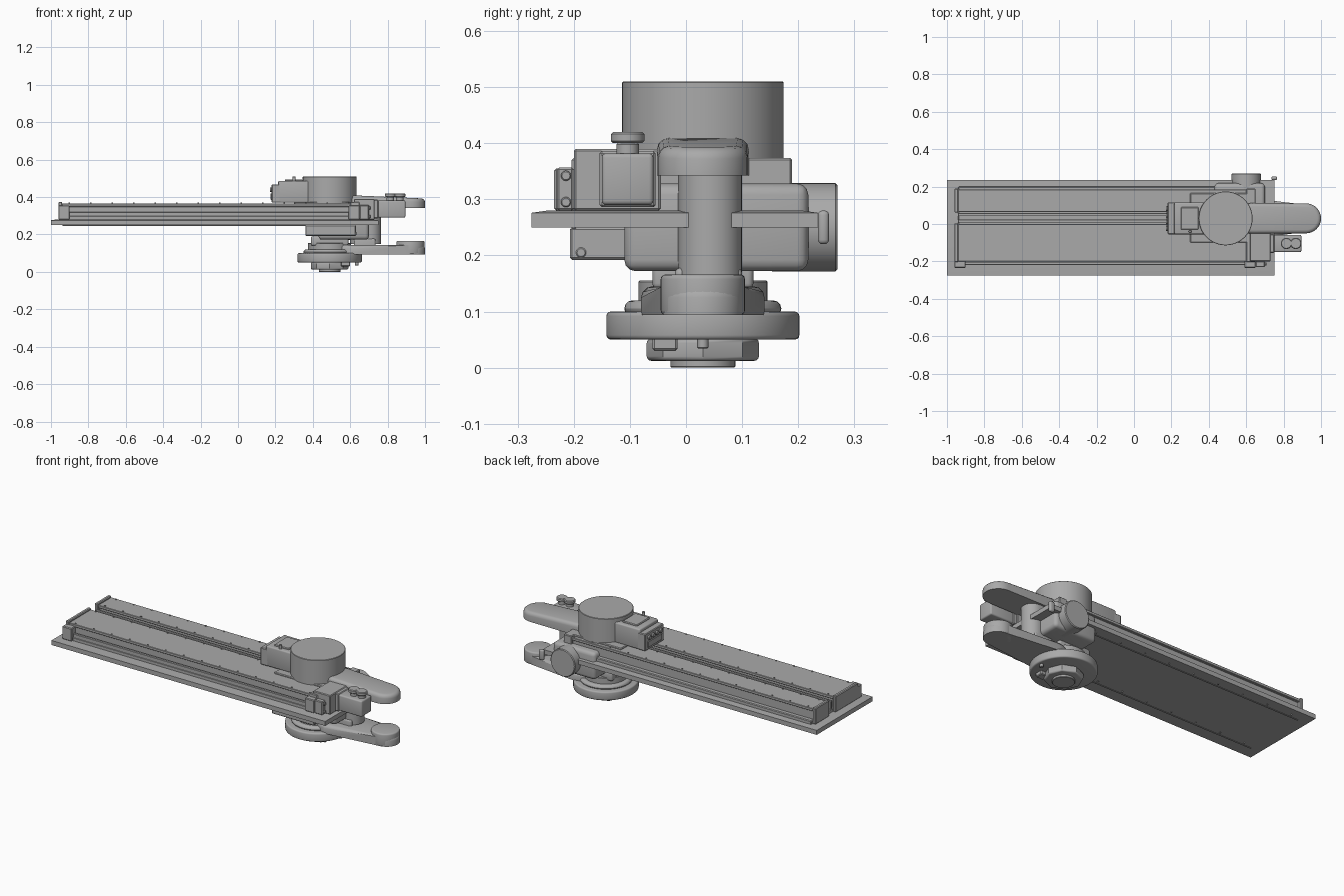
import bpy, bmesh, math
from mathutils import Vector, Matrix

old = bpy.data.objects.get("Cube")
if old:
    bpy.data.objects.remove(old, do_unlink=True)

# Shared levels, axes and edge sizes
PLATE_BOTTOM, PLATE_TOP, TRACK_TOP = .25, .28, .37
PLATE_END, TRACK_START, TRACK_END = .75, -.96, .65
DRUM_X, ARM_Y, ARM_TIP = .49, .03, 1
THIN, EDGE, SOFT = .002, .004, .02
UP, DOWN, BACK, OUT = Vector((0, 0, 1)), Vector((0, 0, -1)), Vector((0, 1, 0)), Vector((1, 0, 0))

grey = bpy.data.materials.new("machine grey")
grey.use_nodes = True
grey.diffuse_color = (.4, .4, .4, 1)
shader = grey.node_tree.nodes["Principled BSDF"]
shader.inputs["Base Color"].default_value = grey.diffuse_color


def finish(name, bm):
    bmesh.ops.recalc_face_normals(bm, faces=bm.faces)
    mesh = bpy.data.meshes.new(name)
    bm.to_mesh(mesh)
    bm.free()
    mesh.materials.append(grey)
    part = bpy.data.objects.new(name, mesh)
    bpy.context.collection.objects.link(part)
    bpy.ops.object.select_all(action='DESELECT')
    part.select_set(True)
    bpy.context.view_layer.objects.active = part
    bpy.ops.object.shade_smooth_by_angle(angle=math.radians(35))


def bevel(bm, edges, size):
    segments = 1 if size <= EDGE else 3
    bmesh.ops.bevel(bm, geom=edges, offset=size, segments=segments,
                    profile=.5, affect='EDGES', clamp_overlap=True)


def box(name, x, y, z, edge=EDGE, rim=0):
    bm = bmesh.new()
    bmesh.ops.create_cube(bm, size=1)
    for vert in bm.verts:
        vert.co = [span[0] if c < 0 else span[1] for c, span in zip(vert.co, (x, y, z))]
    if rim:
        bm.normal_update()
        lid = [face for face in bm.faces if face.normal.z > .9]
        bmesh.ops.inset_region(bm, faces=lid, thickness=rim, depth=EDGE)
    else:
        bevel(bm, bm.edges[:], edge)
    finish(name, bm)


def around(middle, half):
    return middle - half, middle + half


def add_disc(bm, base, axis, radius, length, sides):
    turn = UP.rotation_difference(axis).to_matrix().to_4x4()
    place = Matrix.Translation(Vector(base) + axis * length / 2) @ turn
    bmesh.ops.create_cone(bm, cap_ends=True, segments=sides, radius1=radius,
                          radius2=radius, depth=length, matrix=place)


def disc(name, base, axis, radius, length, edge=THIN, sides=48):
    bm = bmesh.new()
    add_disc(bm, base, axis, radius, length, sides)
    caps = [face for face in bm.faces if len(face.verts) == sides]
    bevel(bm, list({e for cap in caps for e in cap.edges}), edge)
    finish(name, bm)


def screws(name, y_rows, z, axis, count):
    bm = bmesh.new()
    step = (TRACK_END - TRACK_START) / count
    for y in y_rows:
        for i in range(count):
            x = TRACK_START + (i + .5) * step
            add_disc(bm, (x, y, z), axis, EDGE, EDGE, 12)
    finish(name, bm)


def arm(name, start, y, start_radius, tip_radius, z, edge, tip=ARM_TIP, drop=0):
    # Tapered bar with round ends; its top falls by drop toward the tip
    bm = bmesh.new()
    outline = []
    steps = 16
    for middle, radius, side in ((tip - tip_radius, tip_radius, 1),
                                 (start + start_radius, start_radius, -1)):
        for i in range(steps + 1):
            angle = math.pi * (i / steps - .5)
            outline.append(bm.verts.new((middle + side * radius * math.cos(angle),
                                         y + side * radius * math.sin(angle), z[0])))
    base = bm.faces.new(outline)
    grown = bmesh.ops.extrude_face_region(bm, geom=[base])["geom"]
    top = {v for v in grown if isinstance(v, bmesh.types.BMVert)}
    for vert in top:
        vert.co.z = z[1] - drop * (vert.co.x - start) / (tip - start)
    bevel(bm, [e for e in bm.edges if set(e.verts) <= top], edge)
    finish(name, bm)


# Base plate with a gently sloped rim
box("base_plate", (-1, PLATE_END), (-.275, .235), (PLATE_BOTTOM, PLATE_TOP - EDGE), rim=.04)

# Linear track: two covered beams with end caps
track_x = (TRACK_START + SOFT, TRACK_END - SOFT)
box("track_bed", track_x, (-.22, .2), (PLATE_TOP - EDGE, PLATE_TOP + SOFT))
for name, near, far in (("front", -.2, 0), ("rear", .065, .185)):
    box(name + "_beam", track_x, (near + .01, far - .01), (PLATE_TOP, TRACK_TOP - SOFT))
    box(name + "_cover", track_x, (near, far), (TRACK_TOP - SOFT, TRACK_TOP - EDGE), THIN)
    for end, x in (("start", (TRACK_START, TRACK_START + SOFT)),
                   ("finish", (TRACK_END - .05, TRACK_END))):
        box(f"{name}_{end}_cap", x, (near - EDGE, far + EDGE), (PLATE_TOP, TRACK_TOP + EDGE))
    screws(name + "_screws", (near + .01, far - .01), TRACK_TOP - EDGE, UP, 14)

# Channel rails, front guides and their end blocks
for name, y, top in (("channel_rail_front", .015, .345), ("channel_rail_rear", .05, .345),
                     ("front_guide", -.21, .32)):
    box(name, track_x, around(y, EDGE * 2), (PLATE_TOP, top), THIN)
for name, x in (("start", TRACK_START + .03), ("finish", TRACK_END - .03)):
    box(f"guide_{name}_block", around(x, .03), around(-.215, SOFT), (PLATE_TOP, .355))

# Ribs and screws beneath the plate
for name, y in (("front", -.2), ("rear", .17)):
    box(name + "_underside_rib", track_x, around(y, EDGE), (PLATE_BOTTOM - EDGE, PLATE_BOTTOM), THIN)
    screws(name + "_underside_screws", (y + SOFT,), PLATE_BOTTOM, DOWN, 10)

# Drive gearbox and motor at the end of the track
MOTOR_Y = -.104
GEARBOX_END = TRACK_END + .08
box("gearbox", (TRACK_END - .03, GEARBOX_END), (-.2, -.045), (PLATE_TOP, .39))
box("gearbox_side_block", (TRACK_END, .7), (-.23, -.2), (PLATE_TOP, .357))
for name, z in (("lower", .295), ("upper", .342)):
    disc(name + "_block_bolt", (.7, -.214, z), OUT, .009, EDGE * 2)
box("motor_flange", around(GEARBOX_END, SOFT), around(MOTOR_Y, .05), around(.336, .05))
box("drive_motor", (GEARBOX_END, .895), around(MOTOR_Y, .046), around(.336, .046), EDGE * 2)
for name, x in (("inner", .815), ("outer", .865)):
    disc(name + "_motor_socket", (x, MOTOR_Y, .38), UP, SOFT, SOFT)
    disc(name + "_motor_plug", (x, MOTOR_Y, .4), UP, .03, SOFT, EDGE)

# Small fittings around the plate
box("end_tab", around(PLATE_END, .015), (.235, .255), (.22, PLATE_TOP), EDGE * 2)
box("cable_bracket", (.36, .63), (-.207, -.09), (.192, PLATE_BOTTOM))
disc("bracket_bolt", (.63, -.187, .205), OUT, .009, EDGE)

# Carriage, drum and connector box
box("carriage", (.3, TRACK_END), (-.1, .165), (TRACK_TOP - .04, TRACK_TOP + EDGE))
disc("base_drum", (DRUM_X, ARM_Y, TRACK_TOP - .04), UP, .144, .18, sides=64)
box("base_box", (.215, DRUM_X), around(ARM_Y, .085), (TRACK_TOP, .487), EDGE * 2)
box("connector_box", (.18, .23), around(ARM_Y, .085), (TRACK_TOP, .468))
box("base_lid", (.25, .345), around(ARM_Y, .06), (.48, .494))
box("signal_panel", (.175, .185), around(ARM_Y, .065), (.385, .42), THIN)
for i in range(4):
    disc(f"connector_{i}", (.185, (i - .7) * .035, .44), -OUT, .012, .015, sides=16)
disc("air_fitting", (.3, -.04, .48), UP, EDGE * 2, .03, sides=12)

# Upper arm, elbow column and shoulder housing
arm("upper_arm", .55, ARM_Y, .082, .08, (.342, .412), SOFT, drop=SOFT)
arm("elbow_column", .6, ARM_Y + .013, .057, .057, (.15, .35), EDGE, tip=.765)
box("shoulder_housing", (.43, .7), (-.11, .218), (.172, .328), SOFT)
disc("side_motor_cover", (.6, .15, PLATE_BOTTOM), BACK, .079, .12, EDGE)

# Lower arm with its round end cap
arm("lower_arm", .5, ARM_Y, .11, .072, (.094, .145), SOFT)
disc("lower_arm_cap", (.922, ARM_Y, .094), UP, .075, .072, EDGE * 2)
box("lower_arm_joint", (.62, .735), around(ARM_Y + .01, .06), (.1, .178), SOFT / 2)

# Wrist hub, flange and tool mount
disc("wrist_flange", (DRUM_X, ARM_Y, .05), UP, .172, .05, EDGE * 2, 64)
disc("wrist_shoulder", (DRUM_X, ARM_Y, .09), UP, .14, .03, SOFT)
disc("wrist_hub", (DRUM_X, ARM_Y, .1), UP, .115, .055)
box("wrist_neck", around(DRUM_X, .1), around(ARM_Y, .09), (.14, .19), SOFT / 2)
disc("tool_mount", (DRUM_X, ARM_Y, .012), UP, .1, .04, EDGE * 2, 8)
disc("tool_disc", (DRUM_X, ARM_Y, 0), UP, .058, SOFT)
box("tool_side_plug", (.55, .6), (-.06, -.015), (.03, .055))
disc("wrist_fitting", (.635, ARM_Y, .034), UP, .01, .03, sides=12)
